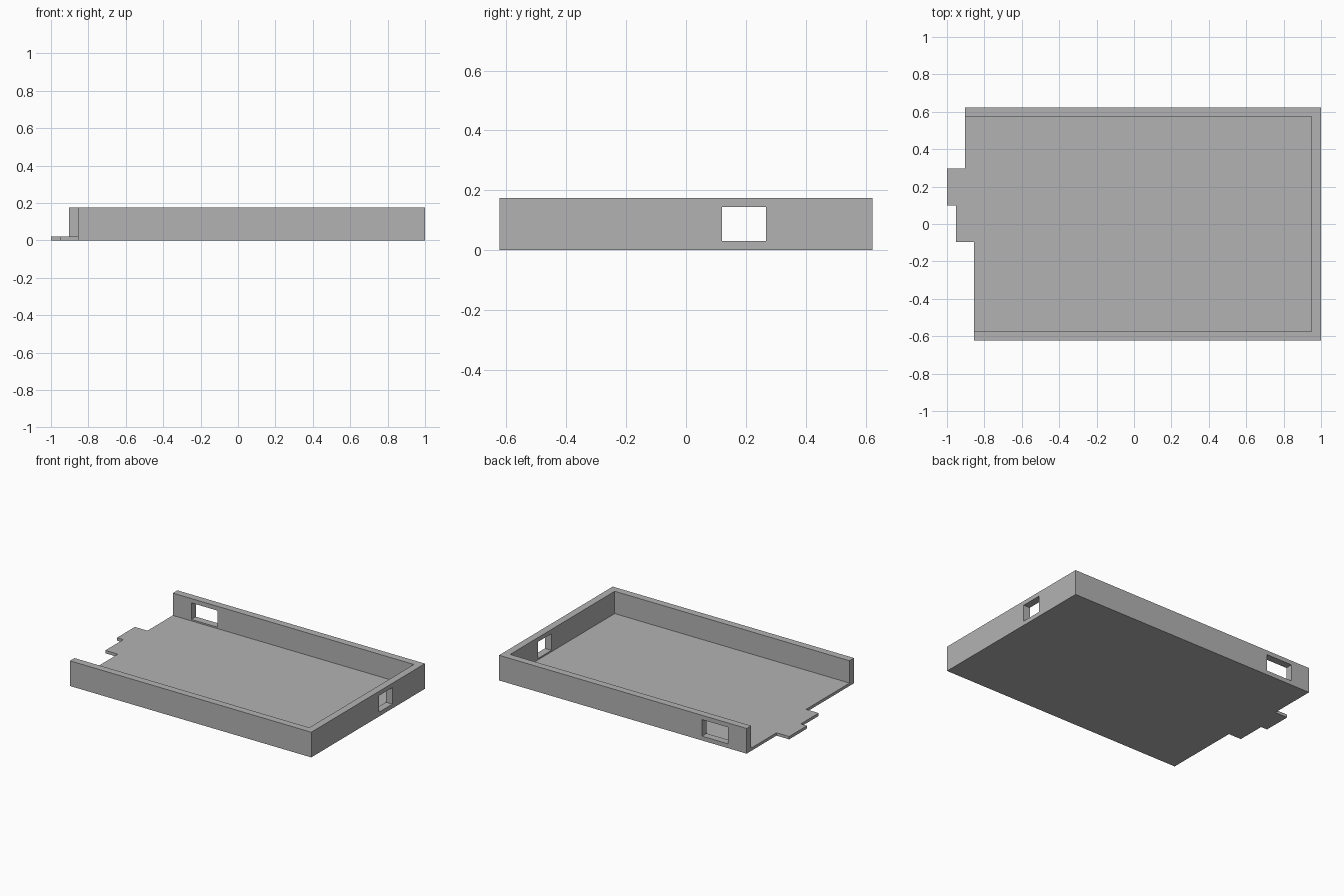
import bpy
import bmesh

if "Cube" in bpy.data.objects:
    bpy.data.objects.remove(bpy.data.objects["Cube"], do_unlink=True)

HEIGHT = 0.175
FLOOR = 0.02
WALL = 0.05
HALF_Y = 0.624

grey = bpy.data.materials.new("plain grey")
grey.use_nodes = True
colour = (0.45, 0.45, 0.45, 1)
grey.diffuse_color = colour
grey.node_tree.nodes["Principled BSDF"].inputs["Base Color"].default_value = colour


def prism(name, outline, z0, z1):
    """Extrude a flat outline between two heights."""
    bm = bmesh.new()
    base = bm.faces.new([bm.verts.new((x, y, z0)) for x, y in outline])
    top = bmesh.ops.extrude_face_region(bm, geom=[base])["geom"]
    verts = [v for v in top if isinstance(v, bmesh.types.BMVert)]
    bmesh.ops.translate(bm, verts=verts, vec=(0, 0, z1 - z0))
    bmesh.ops.recalc_face_normals(bm, faces=bm.faces)
    mesh = bpy.data.meshes.new(name)
    bm.to_mesh(mesh)
    bm.free()
    mesh.materials.append(grey)
    obj = bpy.data.objects.new(name, mesh)
    bpy.context.scene.collection.objects.link(obj)
    return obj


def cut(target, name, x0, x1, y0, y1, z0, z1):
    """Subtract a box from the target."""
    box = prism(name, [(x0, y0), (x1, y0), (x1, y1), (x0, y1)], z0, z1)
    box.hide_render = True
    mod = target.modifiers.new(name, 'BOOLEAN')
    mod.operation = 'DIFFERENCE'
    mod.solver = 'EXACT'
    mod.object = box
    bpy.context.view_layer.objects.active = target
    bpy.ops.object.modifier_apply(modifier=name)
    bpy.data.objects.remove(box, do_unlink=True)


# Tray body with the stepped tabs on its open end
tray = prism("tray", [
    (1, -HALF_Y), (1, HALF_Y), (-0.903, HALF_Y), (-0.903, 0.296),
    (-1, 0.296), (-1, 0.1), (-0.952, 0.1), (-0.952, -0.097),
    (-0.855, -0.097), (-0.855, -HALF_Y)], 0, HEIGHT)

# Hollow interior, open at the tab end
inner = HALF_Y - WALL
cut(tray, "interior", -1.2, 1 - WALL, -inner, inner, FLOOR, HEIGHT + 0.1)

# Port windows in the end wall and the back wall
cut(tray, "end_window", 0.85, 1.1, 0.12, 0.267, 0.03, 0.145)
cut(tray, "back_window", -0.76, -0.56, 0.5, 0.75, 0.03, 0.145)
